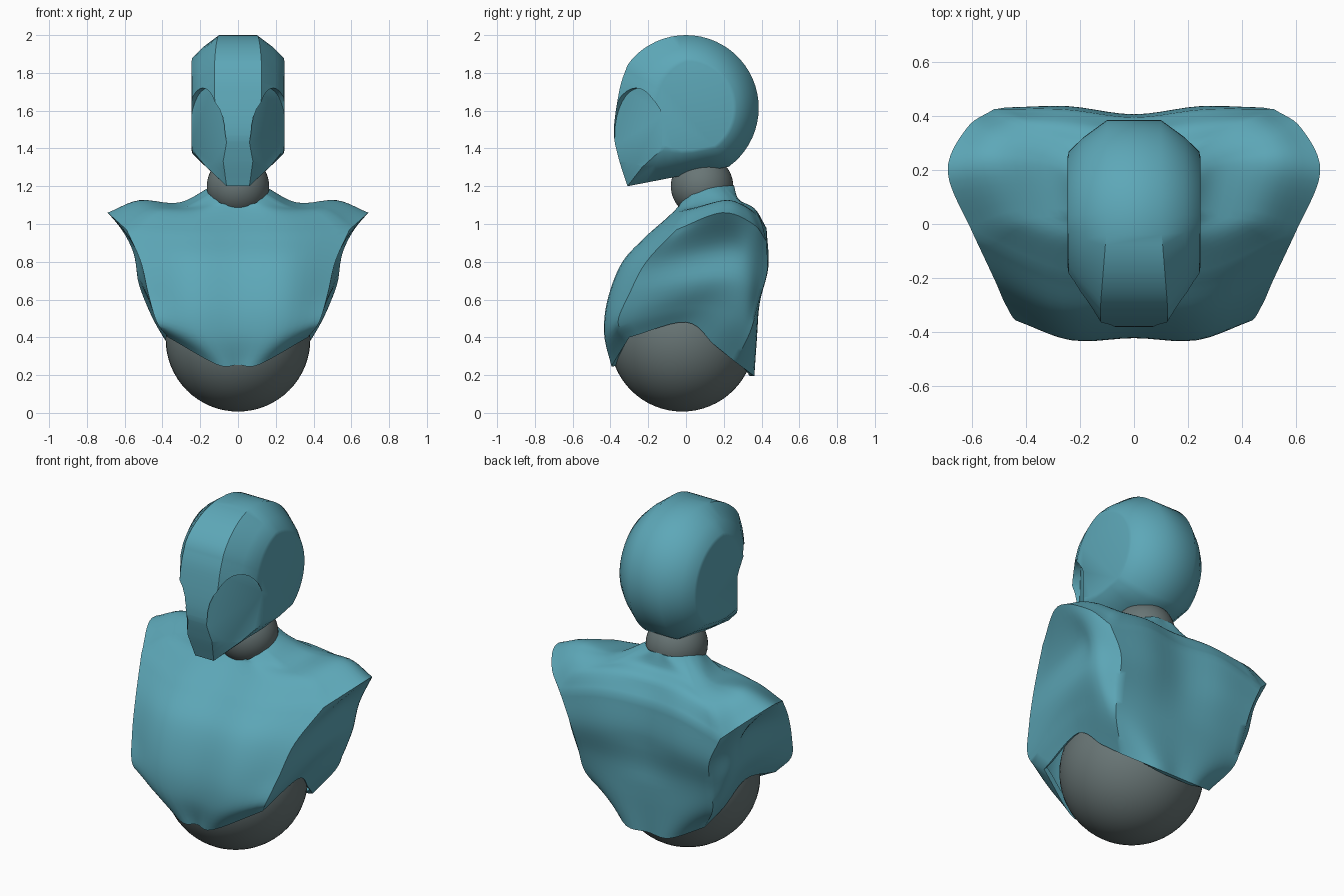
import bpy, bmesh
from math import sin, cos, radians, pi
from mathutils import Vector

cube = bpy.data.objects.get("Cube")
if cube:
    bpy.data.objects.remove(cube)


def make_material(name, rgb):
    mat = bpy.data.materials.new(name)
    mat.use_nodes = True
    mat.diffuse_color = (*rgb, 1)
    mat.node_tree.nodes["Principled BSDF"].inputs["Base Color"].default_value = (*rgb, 1)
    return mat


teal = make_material("teal", (0.11, 0.39, 0.48))
grey = make_material("dark grey", (0.14, 0.18, 0.18))


def make_object(name, bm, mat):
    bmesh.ops.recalc_face_normals(bm, faces=bm.faces)
    mesh = bpy.data.meshes.new(name)
    bm.to_mesh(mesh)
    bm.free()
    obj = bpy.data.objects.new(name, mesh)
    bpy.context.collection.objects.link(obj)
    mesh.materials.append(mat)
    return obj


def activate(obj):
    bpy.ops.object.select_all(action="DESELECT")
    obj.select_set(True)
    bpy.context.view_layer.objects.active = obj


def apply_all(obj):
    activate(obj)
    for mod in list(obj.modifiers):
        bpy.ops.object.modifier_apply(modifier=mod.name)


def smooth(obj, angle):
    activate(obj)
    bpy.ops.object.shade_smooth_by_angle(angle=radians(angle))


def spline(points, steps):
    """Smooth curve passing through all the points."""
    pts = [Vector(p) for p in points]
    pts = [pts[0] * 2 - pts[1]] + pts + [pts[-1] * 2 - pts[-2]]
    out = []
    for a, b, c, d in zip(pts, pts[1:], pts[2:], pts[3:]):
        for i in range(steps):
            t = i / steps
            out.append(b + (c - a) * (t / 2) + (a * 2 - b * 5 + c * 4 - d) * (t * t / 2)
                       + (b * 3 - a - c * 3 + d) * (t ** 3 / 2))
    return out + [pts[-2]]


def flip(p):
    return Vector((-p.x, p.y, p.z))


def loft(bm, rings):
    """Bridge closed rings of points and return the vertex rings."""
    rows = [[bm.verts.new(p) for p in ring] for ring in rings]
    for low, high in zip(rows, rows[1:]):
        for i in range(len(low)):
            j = (i + 1) % len(low)
            bm.faces.new((low[i], low[j], high[j], high[i]))
    return rows


def ball(name, centre, radius):
    bm = bmesh.new()
    bmesh.ops.create_uvsphere(bm, u_segments=48, v_segments=32, radius=radius)
    bmesh.ops.translate(bm, verts=bm.verts, vec=centre)
    smooth(make_object(name, bm, grey), 60)


# Balls that join the parts
ball("belly_ball", (0, -0.02, 0.39), 0.383)
ball("neck_ball", (0, 0.085, 1.2), 0.165)

# Torso shell: upright profiles from hem to shoulder rim to collar
RIM = 4


def upright(points):
    return spline(points[:RIM + 1], 6)[:-1] + spline(points[RIM:], 5)


chest = upright([(.11, -.39, .255), (.22, -.43, .42), (.25, -.41, .6), (.26, -.33, .8),
                 (.27, -.19, .95), (.23, -.09, 1.04), (.15, -.04, 1.09), (.09, -.03, 1.11)])
front_ridge = upright([(.37, -.3, .4), (.43, -.36, .48), (.475, -.3, .63), (.515, -.21, .8),
                       (.59, -.05, .97), (.46, .01, 1.07), (.28, .03, 1.09), (.14, .03, 1.16)])
flank = upright([(.39, 0, .48), (.45, .06, .57), (.52, .14, .7), (.54, .19, .88),
                 (.69, .19, 1.06), (.52, .2, 1.125), (.31, .18, 1.11), (.15, .1, 1.19)])
shoulder_back = upright([(.35, .15, .36), (.45, .26, .5), (.515, .31, .66), (.55, .33, .84),
                         (.62, .355, 1.0), (.51, .3, 1.1), (.3, .24, 1.115), (.14, .16, 1.2)])
back_ridge = upright([(.3, .26, .27), (.41, .34, .43), (.43, .385, .59), (.45, .43, .75),
                      (.52, .425, .91), (.43, .385, 1.04), (.24, .29, 1.115), (.12, .2, 1.2)])
blade = upright([(.14, .355, .2), (.21, .372, .38), (.23, .39, .58), (.24, .435, .78),
                 (.26, .425, .98), (.22, .365, 1.08), (.13, .28, 1.13), (.06, .25, 1.205)])

rings = []
for c, f, s, h, b, w in zip(chest, front_ridge, flank, shoulder_back, back_ridge, blade):
    breastbone = Vector((0, c.y + 0.008, c.z))
    # The spine groove fades out towards the hem and the collar
    groove = 0.03 * max(0, min(1, (w.z - 0.5) / 0.25, (1.15 - w.z) / 0.1))
    spine = Vector((0, w.y - groove, w.z))
    front = spline([flip(f), flip(c), breastbone, c, f], 5)
    side = spline([f, s, h, b], 6)
    back = spline([b, w, spine, flip(w), flip(b)], 5)
    other = [flip(p) for p in reversed(side)]
    rings.append(front[:-1] + side[:-1] + back[:-1] + other[:-1])
bm = bmesh.new()
loft(bm, rings)
torso = make_object("torso_shell", bm, teal)
shell = torso.modifiers.new("thickness", "SOLIDIFY")
shell.thickness = 0.025
shell.offset = -1
apply_all(torso)
smooth(torso, 45)

# Head: a rounded side profile with a pointed chin, stepped in towards the sides
CENTRE = Vector((0, 0.01, 1.615))
face = spline([(0, -.31, 1.2), (0, -.36, 1.36), (0, -.382, 1.5), (0, -.35, 1.72),
               (0, -.31, 1.84)], 5)
skull = [Vector((0, .385 * cos(a), 1.615 + .385 * sin(a)))
         for a in (radians(138 - 6 * i) for i in range(33))]
jaw = [skull[-1].lerp(face[0], i / 6) for i in range(1, 6)]
outline = face + skull + jaw


def strip_width(p):
    if p.y > 0:
        return 0.1
    upper = min(1, max(0, (p.z - 1.2) / 0.45))
    return 0.1 - 0.04 * min(1, -p.y / 0.3) * (1 - 1.6 * upper)


def head_ring(spread, scale, sign):
    ring = []
    for p in outline:
        # The sides step in further towards the face
        forward = min(1, max(0, -p.y / 0.3))
        q = CENTRE + (p - CENTRE) * (1 - (1 - scale) * (1 + 0.5 * forward))
        w = strip_width(p)
        q.x = sign * (w + (0.246 - w) * spread)
        ring.append(q)
    return ring


layers = [(1, .64), (.97, .69), (.6, .83), (0, 1)]
head_rings = [head_ring(a, s, -1) for a, s in layers]
head_rings += [head_ring(a, s, 1) for a, s in reversed(layers)]
bm = bmesh.new()
rows = loft(bm, head_rings)
bm.faces.new(rows[0])
bm.faces.new(rows[-1])
head = make_object("head", bm, teal)

# Arched hollows that cut the cheeks
cutters = []
for sign in (-1, 1):
    start, end = Vector((.055, -.385, 0)), Vector((.25, -.12, 0))
    along = end - start
    out = Vector((along.y, -along.x, 0)).normalized() * 0.3
    arch = [(0, 1.0)] + [(.53 - .5 * cos(pi * i / 16), 1.47 + .25 * sin(pi * i / 16))
                         for i in range(17)] + [(1.05, 1.0)]
    base = [start + along * u + Vector((0, 0, z)) for u, z in arch]
    ends = [base, [p + out for p in base]]
    if sign < 0:
        ends = [[flip(p) for p in ring] for ring in ends]
    bm = bmesh.new()
    for row in loft(bm, ends):
        bm.faces.new(row)
    cutter = make_object("cheek_cutter", bm, teal)
    cutter.hide_render = True
    cutters.append(cutter)
    cut = head.modifiers.new("cheek", "BOOLEAN")
    cut.operation = "DIFFERENCE"
    cut.solver = "EXACT"
    cut.object = cutter
apply_all(head)
for cutter in cutters:
    bpy.data.objects.remove(cutter)
smooth(head, 40)
